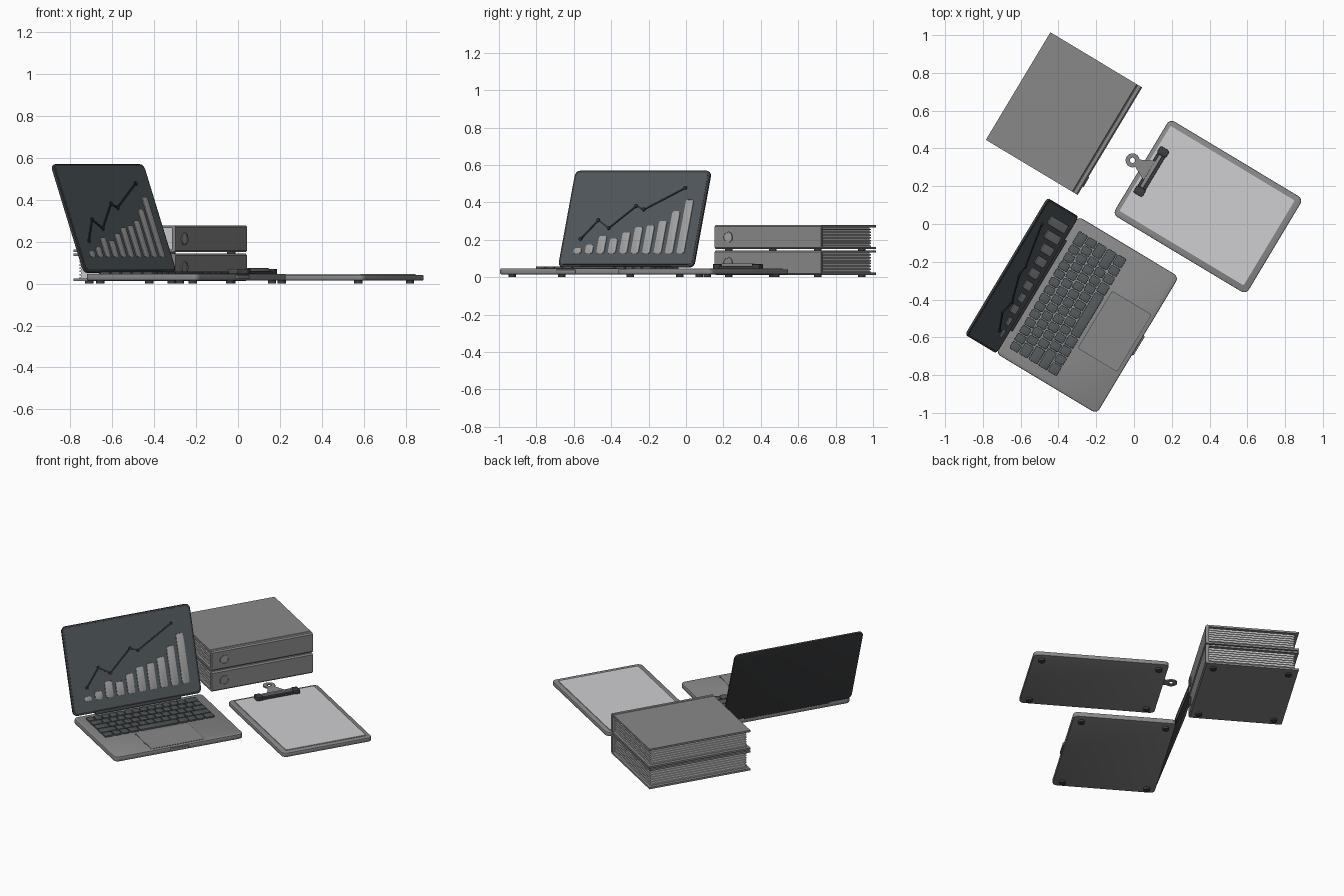
import bpy, bmesh, math
from mathutils import Matrix, Vector

if "Cube" in bpy.data.objects:
    bpy.data.objects.remove(bpy.data.objects["Cube"])

# Everything is laid out on straight axes, then the whole desk set is turned
TURN = Matrix.Rotation(math.radians(59), 4, 'Z')


def material(name, rgb):
    m = bpy.data.materials.new(name)
    m.diffuse_color = (*rgb, 1)
    m.use_nodes = True
    m.node_tree.nodes["Principled BSDF"].inputs["Base Color"].default_value = m.diffuse_color
    return m


SILVER = material("mid_grey", (0.25, 0.25, 0.255))
PAPER = material("paper_white", (0.62, 0.62, 0.64))
SCREEN = material("screen_slate", (0.08, 0.097, 0.108))
KEY = material("key_grey", (0.085, 0.097, 0.102))
DARK = material("lid_charcoal", (0.045, 0.047, 0.05))
BAR = material("chart_grey", (0.36, 0.36, 0.365))
BLACK = material("near_black", (0.025, 0.027, 0.03))


def rounded(x0, x1, y0, y1, r=0.0, seg=5):
    """Outline of a rectangle with rounded corners."""
    if r <= 0:
        return [(x0, y0), (x1, y0), (x1, y1), (x0, y1)]
    pts = []
    for cx, cy, a in ((x1 - r, y1 - r, 0), (x0 + r, y1 - r, 90),
                      (x0 + r, y0 + r, 180), (x1 - r, y0 + r, 270)):
        for i in range(seg + 1):
            t = math.radians(a + 90 * i / seg)
            pts.append((cx + r * math.cos(t), cy + r * math.sin(t)))
    return pts


def disc(cx, cy, r, n=20):
    return [(cx + r * math.cos(2 * math.pi * i / n),
             cy + r * math.sin(2 * math.pi * i / n)) for i in range(n)]


def build(name, shapes, mat, frame=Matrix(), bevel=0.0, rings=()):
    """Extrude outlines (points, low, high) and rings (cx, cy, inner, outer, low, high)."""
    bm = bmesh.new()
    for pts, lo, hi in shapes:
        a = [bm.verts.new((x, y, lo)) for x, y in pts]
        b = [bm.verts.new((x, y, hi)) for x, y in pts]
        n = len(pts)
        bm.faces.new(a[::-1])
        bm.faces.new(b)
        for i in range(n):
            j = (i + 1) % n
            bm.faces.new((a[i], a[j], b[j], b[i]))
    for cx, cy, ri, ro, lo, hi in rings:
        loops = [[bm.verts.new((x, y, z)) for x, y in disc(cx, cy, r, 28)]
                 for r, z in ((ri, lo), (ro, lo), (ro, hi), (ri, hi))]
        for k in range(4):
            p, q = loops[k], loops[(k + 1) % 4]
            for i in range(28):
                j = (i + 1) % 28
                bm.faces.new((p[i], p[j], q[j], q[i]))
    bmesh.ops.recalc_face_normals(bm, faces=bm.faces)
    if bevel:
        edges = [e for e in bm.edges if e.calc_face_angle(0) > math.radians(50)]
        bmesh.ops.bevel(bm, geom=edges, offset=bevel, segments=2, profile=0.5,
                        affect='EDGES', clamp_overlap=True)
    bm.transform(TURN @ frame)
    me = bpy.data.meshes.new(name)
    bm.to_mesh(me)
    bm.free()
    me.materials.append(mat)
    ob = bpy.data.objects.new(name, me)
    bpy.context.collection.objects.link(ob)
    bpy.ops.object.select_all(action='DESELECT')
    ob.select_set(True)
    bpy.context.view_layer.objects.active = ob
    bpy.ops.object.shade_smooth_by_angle(angle=math.radians(35))
    return ob


def feet(name, x0, x1, y0, y1, lo=0.0, hi=0.016, inset=0.055):
    build(name, [(disc(x, y, 0.02), lo, hi) for x in (x0 + inset, x1 - inset)
                 for y in (y0 + inset, y1 - inset)], DARK)


# Laptop base
LX0, LX1, LY0, LY1 = -0.963, -0.117, -0.348, 0.276
TOP = 0.047
build("laptop_base", [(rounded(LX0, LX1, LY0, LY1, 0.03), 0.015, TOP)], SILVER, bevel=0.006)
build("opening_lip", [(rounded(-0.60, -0.48, LY0 - 0.008, LY0 + 0.02, 0.007), 0.022, 0.040)],
      SILVER, bevel=0.002)
feet("laptop_feet", LX0, LX1, LY0, LY1)
build("trackpad_groove", [(rounded(-0.718, -0.362, -0.328, -0.082, 0.012), TOP - 0.004, TOP + 0.0008)], KEY)
build("trackpad", [(rounded(-0.714, -0.366, -0.324, -0.086, 0.010), TOP - 0.004, TOP + 0.002)], SILVER)

# Keyboard: key widths per row, scaled to fill the row
rows = [[1.3] + [1] * 5 + [2, 2] + [1] * 3 + [1.4],
        [2.2] + [1] * 10 + [2.2],
        [1.8] + [1] * 11 + [1.6],
        [1.5] + [1] * 12 + [1],
        [1] * 13 + [1.6]]
rows[0] = [1.2, 1, 1, 1.2, 5, 1.2, 1, 1, 1.2]
KX0, KX1, KY0, KY1, GAP = -0.905, -0.178, -0.066, 0.232, 0.006
pitch = (KY1 - KY0) / len(rows)
keys = []
for r, widths in enumerate(rows):
    unit = (KX1 - KX0) / sum(widths)
    x = KX0
    y = KY0 + r * pitch
    for w in widths:
        keys.append((rounded(x + GAP / 2, x + w * unit - GAP / 2,
                             y + GAP / 2, y + pitch - GAP / 2, 0.007, 2), TOP - 0.003, TOP + 0.010))
        x += w * unit
build("keyboard_keys", keys, KEY, bevel=0.002)

# Laptop lid, leaning back: frame x across, y up the screen, z out of the glass
LID = Matrix.Translation((-0.54, 0.268, 0.050)) @ Matrix.Rotation(math.radians(90 - 19.6), 4, 'X')
build("laptop_lid", [(rounded(-0.423, 0.423, 0.005, 0.553, 0.03), -0.014, 0)], DARK, LID, 0.004)
build("screen_glass", [(rounded(-0.410, 0.410, 0.020, 0.541, 0.022), -0.003, 0.0015)], SCREEN, LID)
hinge_frame = Matrix(((0, 0, 1, 0), (1, 0, 0, 0), (0, 1, 0, 0), (0, 0, 0, 1)))
build("hinge", [(disc(0.270, 0.050, 0.011), -0.82, -0.26)], DARK, hinge_frame)

# Chart on the screen
lengths = [0.03, 0.05, 0.10, 0.085, 0.12, 0.15, 0.16, 0.185, 0.24, 0.305]
bars = []
for i, h in enumerate(lengths):
    cx = -0.315 + i * 0.0715
    bars.append((rounded(cx - 0.024, cx + 0.024, 0.08, 0.08 + h, 0.012, 4), 0, 0.006))
build("chart_bars", bars, BAR, LID, 0.0015)
trend = [(-0.31, 0.163), (-0.22, 0.27), (-0.147, 0.225), (0.0, 0.35), (0.05, 0.33), (0.285, 0.453)]
line = [(disc(x, y, 0.010, 14), 0, 0.008) for x, y in trend]
for p, q in zip(trend, trend[1:]):
    p, q = Vector(p), Vector(q)
    side = (q - p).normalized().orthogonal() * 0.0045
    line.append(([tuple(v) for v in (p - side, q - side, q + side, p + side)], 0, 0.006))
build("chart_line", line, BLACK, LID)

# Clipboard
CX0, CX1, CY0, CY1 = -0.014, 0.575, -0.70, 0.124
build("clipboard_board", [(rounded(CX0, CX1, CY0, CY1, 0.03), 0.015, 0.042)], SILVER, bevel=0.005)
build("clipboard_paper", [(rounded(0.020, 0.545, -0.665, 0.102, 0.008), 0.038, 0.047)], PAPER)
feet("clipboard_feet", CX0, CX1, CY0, CY1)
build("clip_bar", [(rounded(0.142, 0.428, 0.040, 0.088, 0.01), 0.044, 0.060),
                   (rounded(0.142, 0.185, 0.036, 0.092, 0.01), 0.044, 0.070),
                   (rounded(0.385, 0.428, 0.036, 0.092, 0.01), 0.044, 0.070)], DARK, bevel=0.003)
build("clip_lever", [(rounded(0.185, 0.385, 0.056, 0.076, 0.006), 0.056, 0.074)], SILVER, bevel=0.003)
build("clip_tab", [([(0.225, 0.076), (0.345, 0.076), (0.305, 0.155), (0.265, 0.155)], 0.060, 0.068)],
      SILVER, rings=[(0.285, 0.180, 0.014, 0.037, 0.060, 0.068)])

# Two binders stacked flat, spine towards the laptop's front side
BX0, BX1, BY0, BY1, T = -0.022, 0.642, 0.335, 0.902, 0.012


def binder(name, z0, z1, hole_mat):
    y0, y1 = BY0, BY1
    profile = [(y0 + 0.008, z0), (y0, z0 + 0.008), (y0, z1 - 0.008), (y0 + 0.008, z1),
               (y0 + 0.026, z1), (y0 + 0.030, z1 - 0.004), (y0 + 0.034, z1), (y1, z1),
               (y1, z1 - T), (y0 + 0.02, z1 - T), (y0 + 0.02, z0 + T), (y1, z0 + T), (y1, z0)]
    build(name + "_cover", [(profile, BX0, BX1)], SILVER, hinge_frame)
    # pages with slightly uneven edges
    count = 14
    step = (z1 - z0 - 2 * T) / count
    pages = []
    for i in range(count):
        s = 0.016 + 0.006 * (i % 2)
        lo = z0 + T + i * step
        pages.append((rounded(BX0 + s, BX1 - s, y0 + 0.02, y1 - s - 0.006), lo, lo + step))
    build(name + "_pages", pages, PAPER)
    # finger hole on the spine
    spot = Matrix.Translation((0.06, y0, (z0 + z1) / 2)) @ Matrix.Rotation(math.pi / 2, 4, 'X')
    build(name + "_hole_rim", [], SILVER, spot, rings=[(0, 0, 0.024, 0.030, -0.004, 0.005)])
    build(name + "_hole", [(disc(0, 0, 0.025, 28), -0.004, 0.002)], hole_mat, spot)


binder("lower_binder", 0.012, 0.143, SILVER)
binder("upper_binder", 0.150, 0.278, BAR)
feet("lower_binder_feet", BX0, BX1, BY0, BY1)
feet("upper_binder_feet", BX0, BX1, BY0, BY1, 0.142, 0.152)
